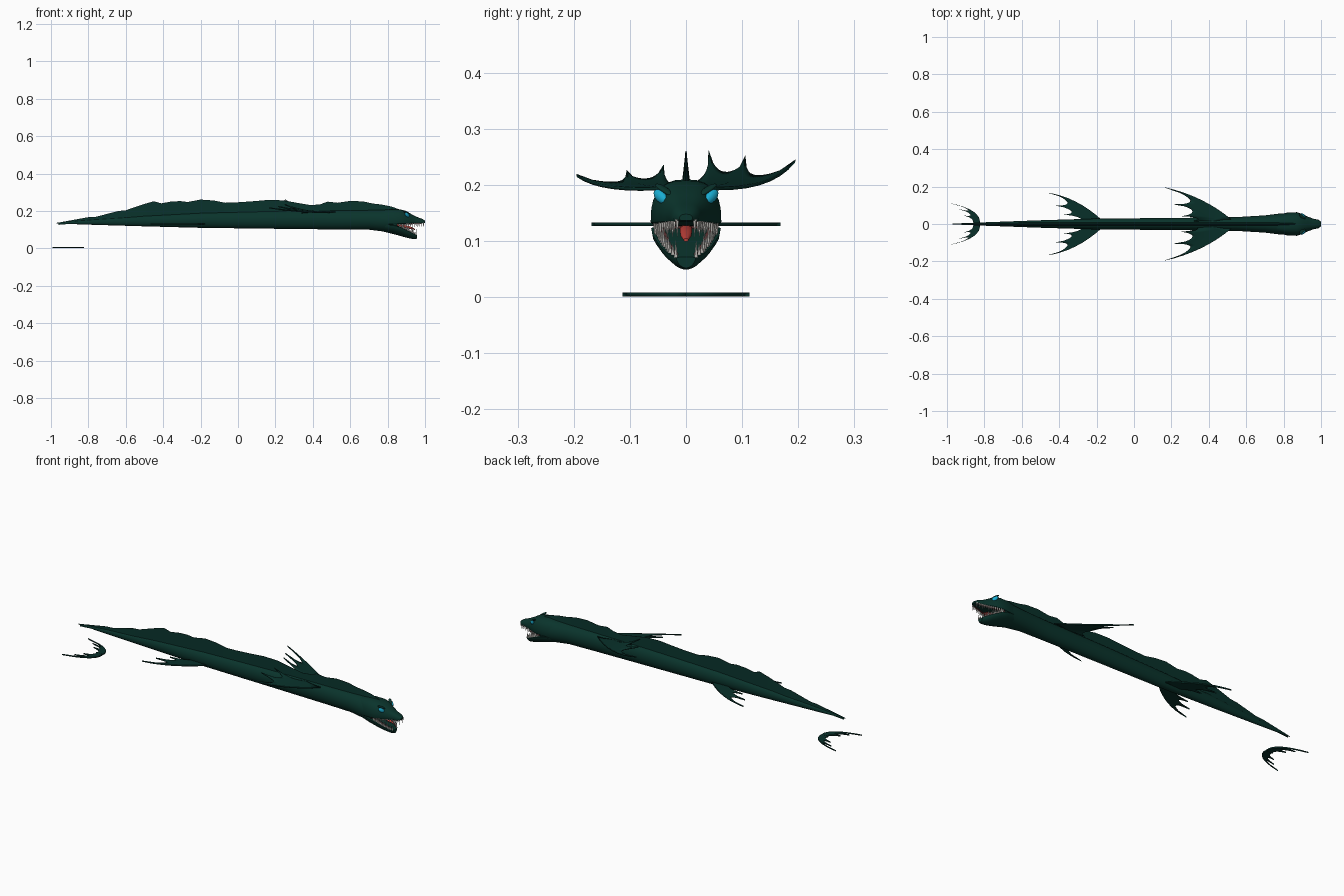
import bpy, bmesh, math
from mathutils import Vector

default_cube = bpy.data.objects.get("Cube")
if default_cube:
    bpy.data.objects.remove(default_cube, do_unlink=True)


def material(name, colour):
    mat = bpy.data.materials.new(name)
    mat.use_nodes = True
    mat.diffuse_color = (*colour, 1)
    mat.node_tree.nodes["Principled BSDF"].inputs["Base Color"].default_value = (*colour, 1)
    return mat


skin = material("deep green skin", (0.003, 0.034, 0.025))
fin_skin = material("dark green fin", (0.0025, 0.03, 0.023))
flesh = material("red tongue", (0.5, 0.05, 0.04))
gum = material("dull gum", (0.11, 0.035, 0.035))
ivory = material("ivory tooth", (0.72, 0.7, 0.66))
cyan = material("cyan eye", (0.01, 0.42, 0.65))


def finish(name, bm, mats, angle=40):
    bmesh.ops.recalc_face_normals(bm, faces=bm.faces)
    mesh = bpy.data.meshes.new(name)
    bm.to_mesh(mesh)
    bm.free()
    obj = bpy.data.objects.new(name, mesh)
    bpy.context.collection.objects.link(obj)
    for mat in mats:
        mesh.materials.append(mat)
    bpy.ops.object.select_all(action="DESELECT")
    obj.select_set(True)
    bpy.context.view_layer.objects.active = obj
    bpy.ops.object.shade_smooth_by_angle(angle=math.radians(angle))
    return obj


def bridge(bm, rings):
    """Join matching rings with quads and cap both ends."""
    for a, b in zip(rings, rings[1:]):
        for i in range(len(a)):
            j = (i + 1) % len(a)
            bm.faces.new((a[i], a[j], b[j], b[i]))
    bm.faces.new(rings[0])
    bm.faces.new(rings[-1])


def signed_power(value, power):
    return math.copysign(abs(value) ** power, value)


def loft(bm, stations, middle=0.5, power=1.0, sides=28):
    """Skin rings along x; each station is x, half width, bottom z, top z."""
    rings = []
    for x, width, low, high in stations:
        centre = low + (high - low) * middle
        ring = []
        for i in range(sides):
            angle = math.tau * i / sides
            s = signed_power(math.sin(angle), power)
            c = signed_power(math.cos(angle), power)
            z = centre + s * ((high - centre) if s > 0 else (centre - low))
            ring.append(bm.verts.new((x, width * c, z)))
        rings.append(ring)
    bridge(bm, rings)


def along(stations, x):
    """Linear station lookup at x."""
    for a, b in zip(stations, stations[1:]):
        if a[0] <= x <= b[0]:
            t = (x - a[0]) / (b[0] - a[0])
            return [p + (q - p) * t for p, q in zip(a, b)]
    return stations[-1]


# Long tapering body, closed at the front by the throat
body_stations = [(-.97, .002, .133, .137), (-.8, .009, .127, .152), (-.5, .02, .118, .175),
                 (-.2, .029, .11, .19), (.2, .032, .105, .2), (.55, .037, .101, .203),
                 (.7, .046, .1, .205), (.78, .056, .09, .207), (.85, .058, .08, .207)]
bm = bmesh.new()
loft(bm, body_stations)
for face in bm.faces:
    if len(face.verts) > 4 and face.calc_center_median().x > 0:
        face.material_index = 1
finish("body", bm, [skin, gum])

# Upper head and snout
head_stations = [(.76, .048, .125, .205), (.82, .061, .126, .21), (.87, .063, .128, .208),
                 (.9, .053, .13, .2), (.93, .039, .132, .182), (.96, .028, .134, .167),
                 (.985, .023, .134, .158), (1, .012, .137, .148)]
bm = bmesh.new()
loft(bm, head_stations, middle=0.08, power=0.75)
finish("upper_head", bm, [skin])

# Hanging lower jaw with a narrow chin
jaw_stations = [(.77, .045, .092, .13), (.83, .062, .077, .128), (.87, .06, .066, .117),
                (.91, .047, .055, .097), (.94, .032, .049, .081), (.957, .017, .052, .072)]
bm = bmesh.new()
loft(bm, jaw_stations, middle=0.9, power=1.15)
finish("lower_jaw", bm, [skin])

# Low gum ridges inside both jaws
for name, stations, level, start, end in (("upper_gum", head_stations, 2, .855, .985),
                                          ("lower_gum", jaw_stations, 3, .86, .95)):
    for side, label in ((1, "left"), (-1, "right")):
        bm = bmesh.new()
        rows = []
        for i in range(9):
            x = start + (end - start) * i / 8
            station = along(stations, x)
            outer, z = station[1] * .84, station[level]
            rows.append([bm.verts.new((x, side * outer * inset, z + dz))
                         for inset, dz in ((1, -.003), (1, .003), (.75, .003), (.75, -.003))])
        bridge(bm, rows)
        finish(f"{label}_{name}", bm, [gum])

# Needle teeth, every third one long
for name, stations, level, start, end, direction in (
        ("upper_teeth", head_stations, 2, .862, .992, -1),
        ("lower_teeth", jaw_stations, 3, .865, .953, 1)):
    bm = bmesh.new()
    count = 14
    for i in range(count):
        x = start + (end - start) * i / (count - 1)
        station = along(stations, x)
        length = .032 if i % 3 == 1 else .022
        for side in (1, -1):
            cone = bmesh.ops.create_cone(bm, segments=6, radius1=.0036, radius2=0,
                                         depth=length, cap_ends=True)["verts"]
            for v in cone:
                z = station[level] + direction * (v.co.z + length * .4)
                v.co = Vector((x + v.co.x, side * station[1] * .88 + v.co.y, z))
    finish(name, bm, [ivory])

# Tongue drooping over the lower jaw
bm = bmesh.new()
loft(bm, [(.84, .011, .116, .13), (.88, .011, .114, .128), (.92, .01, .104, .118),
          (.945, .004, .099, .105)])
finish("tongue", bm, [flesh])


def ellipsoid(name, centre, radii, yaw, tilt, mat):
    bpy.ops.mesh.primitive_uv_sphere_add(segments=20, ring_count=12, radius=1, location=centre)
    obj = bpy.context.object
    obj.name = name
    obj.scale = radii
    obj.rotation_euler = (0, tilt, yaw)
    obj.data.materials.append(mat)
    bpy.ops.object.shade_smooth()


# Slanted eyes under low brows
for side, label in ((1, "left"), (-1, "right")):
    ellipsoid(f"{label}_eye", (.904, side * .045, .179), (.018, .008, .01), side * -.8, .6, cyan)
    ellipsoid(f"{label}_brow", (.9, side * .038, .191), (.024, .009, .005), side * -.8, .45, skin)

# Scalloped crest along the back
crest = [(-.96, .138), (-.8, .167), (-.76, .169), (-.64, .2), (-.6, .204), (-.5, .238), (-.45, .252),
         (-.41, .241), (-.36, .25), (-.31, .253), (-.27, .248), (-.2, .261), (-.13, .256), (-.07, .244),
         (-.01, .246), (.08, .252), (.16, .259), (.24, .257), (.32, .243), (.39, .231), (.44, .236),
         (.48, .25), (.53, .244), (.6, .254), (.67, .251), (.72, .24), (.77, .234), (.82, .224), (.87, .206)]
bm = bmesh.new()
rows = []
for x, top in crest:
    station = along(body_stations, min(x, .85))
    base = station[3] - .012
    half = min(.009, station[1] * .6)
    rows.append([bm.verts.new(p) for p in ((x, -half, base), (x, -.001, top),
                                           (x, .001, top), (x, half, base))])
bridge(bm, rows)
finish("back_crest", bm, [fin_skin])


def webbed_fin(name, ribs, pull, thickness, side, drop=0):
    """Web between curved ribs (root, bend, tip), scooped out between the tips."""
    bm = bmesh.new()
    columns, steps, rows = [], 10, 8
    for index, (first, second) in enumerate(zip(ribs, ribs[1:])):
        for k in range(steps + (index == len(ribs) - 2)):
            t = k / steps
            root, bend, tip = (Vector(p).lerp(Vector(q), t) for p, q in zip(first, second))
            reach = 1 - pull * math.sqrt(max(0, 4 * t * (1 - t)))
            column = []
            for r in range(rows + 1):
                u = reach * r / rows
                p = root * (1 - u) ** 2 + bend * 2 * u * (1 - u) + tip * u * u
                column.append(bm.verts.new((p.x, p.y * side, p.z - drop * u * u)))
            columns.append(column)
    for a, b in zip(columns, columns[1:]):
        for r in range(rows):
            bm.faces.new((a[r], a[r + 1], b[r + 1], b[r]))
    bmesh.ops.remove_doubles(bm, verts=bm.verts, dist=.0001)
    obj = finish(name, bm, [fin_skin])
    solid = obj.modifiers.new("thickness", "SOLIDIFY")
    solid.thickness, solid.offset = thickness, 0


front_ribs = [((.52, .025, .195), (.37, .15, .185), (.165, .195, .243)),
              ((.49, .025, .195), (.36, .1, .19), (.215, .105, .25)),
              ((.46, .02, .196), (.35, .05, .195), (.25, .04, .26)),
              ((.43, .015, .197), (.38, .02, .198), (.32, .015, .2))]
rear_ribs = [((-.17, .02, .13), (-.31, .148, .13), (-.467, .168, .13)),
             ((-.19, .02, .13), (-.3, .09, .13), (-.43, .1, .13)),
             ((-.21, .018, .13), (-.29, .05, .13), (-.38, .05, .13)),
             ((-.22, .012, .13), (-.25, .02, .13), (-.28, .018, .13))]
tail_ribs = [((-.825, 0, .005), (-.81, .078, .005), (-.992, .113, .005)),
             ((-.827, 0, .005), (-.83, .06, .005), (-.94, .08, .005)),
             ((-.829, 0, .005), (-.84, .035, .005), (-.91, .045, .005)),
             ((-.831, 0, .005), (-.845, 0, .005), (-.865, 0, .005))]
for side, label in ((1, "left"), (-1, "right")):
    webbed_fin(f"{label}_front_fin", front_ribs, .33, .006, side, 0 if side > 0 else .026)
    webbed_fin(f"{label}_rear_fin", rear_ribs, .33, .007, side)
    webbed_fin(f"{label}_tail_fin", tail_ribs, .33, .007, side)
